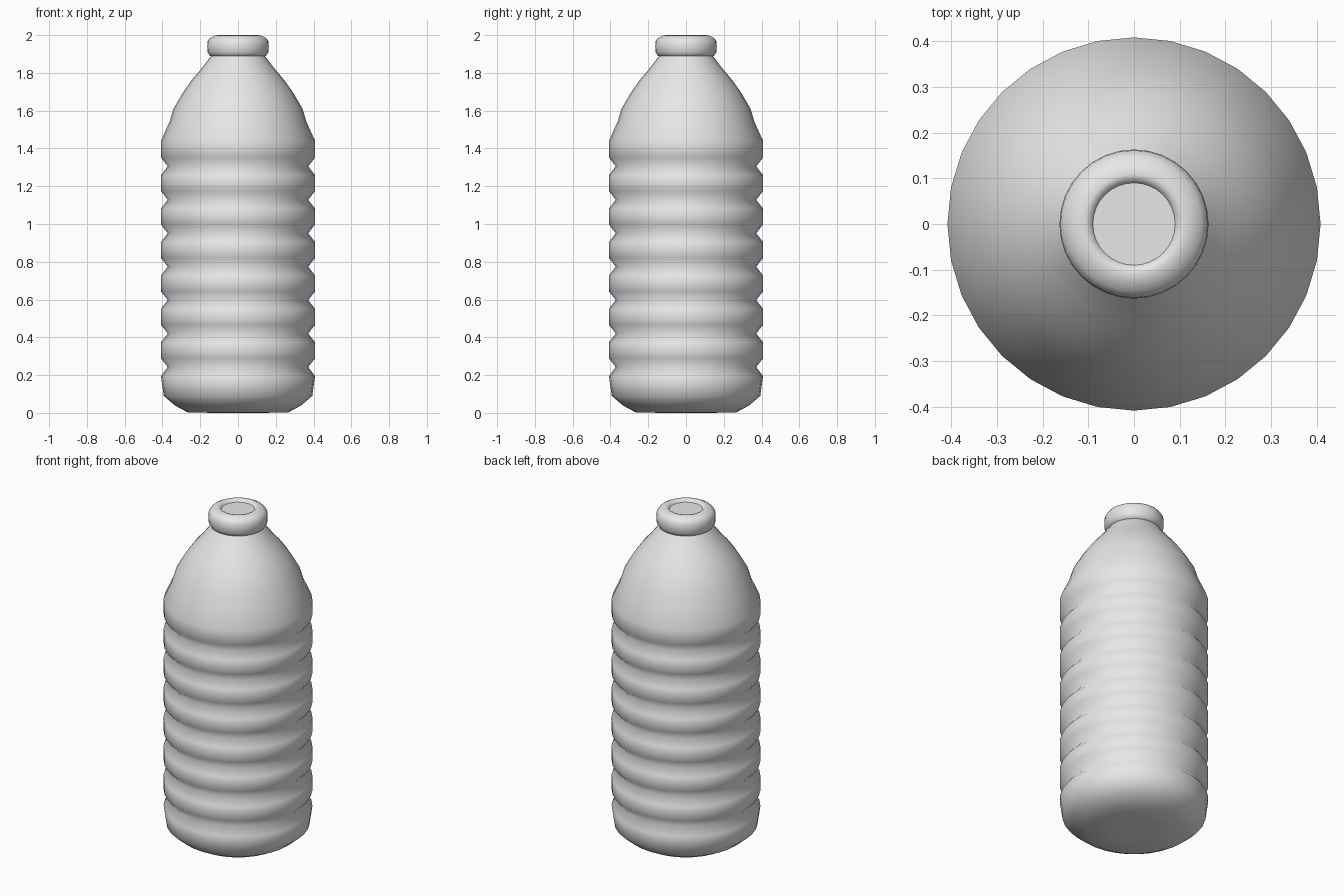
import bpy, bmesh, math

if "Cube" in bpy.data.objects:
    bpy.data.objects.remove(bpy.data.objects["Cube"])

SIDES = 32

plastic = bpy.data.materials.new("light grey plastic")
plastic.diffuse_color = (0.8, 0.8, 0.8, 1)
plastic.use_nodes = True
plastic.node_tree.nodes["Principled BSDF"].inputs["Base Color"].default_value = plastic.diffuse_color


def lathe(name, profile, close_bottom=False, close_top=False, sharp=180):
    """Revolve (radius, z) points, listed bottom to top, about the z axis."""
    bm = bmesh.new()
    rings = []
    for r, z in profile:
        rings.append([bm.verts.new((r * math.cos(2 * math.pi * i / SIDES),
                                    r * math.sin(2 * math.pi * i / SIDES), z))
                      for i in range(SIDES)])
    for a, b in zip(rings, rings[1:]):
        for i in range(SIDES):
            j = (i + 1) % SIDES
            bm.faces.new((a[i], a[j], b[j], b[i]))
    if close_bottom:
        bm.faces.new(rings[0][::-1])
    if close_top:
        bm.faces.new(rings[-1])
    mesh = bpy.data.meshes.new(name)
    bm.to_mesh(mesh)
    bm.free()
    mesh.materials.append(plastic)
    obj = bpy.data.objects.new(name, mesh)
    bpy.context.collection.objects.link(obj)
    bpy.context.view_layer.objects.active = obj
    obj.select_set(True)
    bpy.ops.object.shade_smooth_by_angle(angle=math.radians(sharp))
    obj.select_set(False)
    return obj


# Bottle body: rounded base, seven grooves, domed shoulder, neck
body = [(0.13, 0.0), (0.267, 0.003), (0.335, 0.04), (0.393, 0.09), (0.408, 0.195)]
for k in range(7):
    z = 0.243 + 0.177 * k
    if k:
        body.append((0.408, z - 0.046))
    body += [(0.372, z), (0.408, z + 0.046)]
body += [(0.408, 1.44), (0.363, 1.54), (0.342, 1.61), (0.289, 1.70),
         (0.245, 1.762), (0.204, 1.81), (0.18, 1.84), (0.142, 1.89)]
lathe("bottle_body", body, close_bottom=True)

# Rounded mouth ring with a slightly sunk flat lid
lip = [(0.138, 1.885), (0.15, 1.892), (0.161, 1.91), (0.163, 1.94), (0.161, 1.967),
       (0.148, 1.985), (0.125, 1.997), (0.108, 2.0), (0.097, 1.997), (0.09, 1.985)]
lathe("mouth_ring", lip, close_bottom=True)
lathe("mouth_lid", [(0.045, 1.985), (0.0905, 1.985)][::-1], close_top=True)
